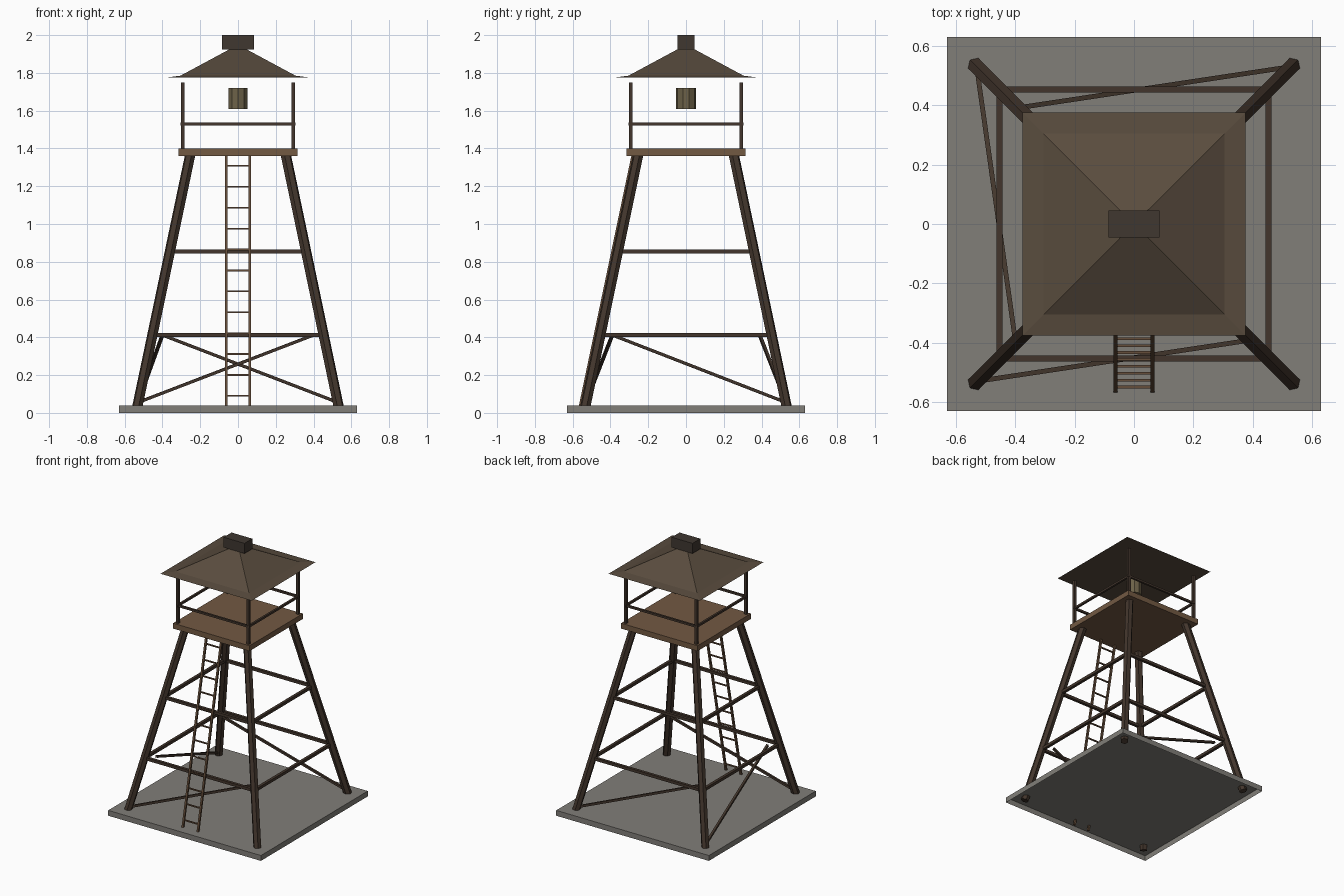
import bpy, bmesh, math
from mathutils import Vector, Matrix

if "Cube" in bpy.data.objects:
    bpy.data.objects.remove(bpy.data.objects["Cube"])

def mat(name, rgb):
    m = bpy.data.materials.new(name)
    m.diffuse_color = (*rgb, 1)
    m.use_nodes = True
    m.node_tree.nodes["Principled BSDF"].inputs["Base Color"].default_value = m.diffuse_color
    return m

STONE = mat("stone", (0.22, 0.21, 0.19))
DARK = mat("dark_wood", (0.055, 0.036, 0.025))
PLANK = mat("plank_wood", (0.17, 0.10, 0.055))
LADDER = mat("ladder_wood", (0.13, 0.075, 0.042))
ROOF = mat("roof_wood", (0.10, 0.072, 0.048))
CAP = mat("cap_wood", (0.05, 0.038, 0.03))
LAMP = mat("lamp_brass", (0.15, 0.12, 0.065))

def finish(bm, name, material):
    bmesh.ops.recalc_face_normals(bm, faces=bm.faces)
    me = bpy.data.meshes.new(name)
    bm.to_mesh(me)
    bm.free()
    me.materials.append(material)
    ob = bpy.data.objects.new(name, me)
    bpy.context.collection.objects.link(ob)
    return ob

def box(name, half, z0, z1, material, open_bottom=False):
    bm = bmesh.new()
    bmesh.ops.create_cube(bm, size=1, matrix=Matrix.Translation((0, 0, (z0 + z1) / 2))
                          @ Matrix.Diagonal((2 * half[0], 2 * half[1], z1 - z0, 1)))
    if open_bottom:
        low = [f for f in bm.faces if f.calc_center_median().z < z0 + 1e-4]
        bmesh.ops.delete(bm, geom=low, context='FACES_ONLY')
    return finish(bm, name, material)

def pole(name, a, b, r, material, sides=6):
    a, b = Vector(a), Vector(b)
    d = b - a
    bm = bmesh.new()
    m = Matrix.Translation((a + b) / 2) @ d.to_track_quat('Z', 'Y').to_matrix().to_4x4()
    bmesh.ops.create_cone(bm, cap_ends=True, segments=sides, radius1=r, radius2=r,
                          depth=d.length, matrix=m)
    return finish(bm, name, material)

def beam(name, a, b, size, material):
    """Square bar between two points, flat side up."""
    a, b = Vector(a), Vector(b)
    d = b - a
    bm = bmesh.new()
    m = Matrix.Translation((a + b) / 2) @ d.to_track_quat('X', 'Z').to_matrix().to_4x4()
    bmesh.ops.create_cube(bm, size=1, matrix=m @ Matrix.Diagonal((d.length, size, size, 1)))
    return finish(bm, name, material)

def leg_at(z):
    return 0.54 - 0.21 * z

corners = [(-1, -1), (1, -1), (1, 1), (-1, 1)]
sides = list(zip(corners, corners[1:] + corners[:1], ("front", "right", "back", "left")))

# Base slab (open underneath) and platform
box("base_slab", (0.63, 0.63), 0, 0.04, STONE, open_bottom=True)
box("platform", (0.315, 0.315), 1.36, 1.40, PLANK)

# Splayed legs and platform posts
for i, (sx, sy) in enumerate(corners):
    lo, hi = leg_at(0.009), leg_at(1.37)
    pole(f"leg_{i + 1}", (sx * lo, sy * lo, 0.009), (sx * hi, sy * hi, 1.37), 0.028, DARK, 6)
    beam(f"post_{i + 1}", (sx * 0.292, sy * 0.292, 1.39), (sx * 0.292, sy * 0.292, 1.75),
         0.02, DARK)

# Cross beams and hand rails on every side
for (ax, ay), (bx, by), side in sides:
    for level, z in (("lower", 0.412), ("upper", 0.855)):
        k = leg_at(z)
        beam(f"{side}_{level}_beam", (ax * k, ay * k, z), (bx * k, by * k, z), 0.021, DARK)
    # rails run a little past the posts
    ex, ey = (0.304, 0.292) if ay == by else (0.292, 0.304)
    beam(f"{side}_hand_rail", (ax * ex, ay * ey, 1.53), (bx * ex, by * ey, 1.53), 0.015, DARK)

# Diagonal braces on the front, back and left
beam("front_brace", (-0.53, -0.53, 0.055), (0.40, -0.39, 0.412), 0.016, DARK)
beam("back_brace", (0.53, 0.53, 0.055), (-0.40, 0.39, 0.412), 0.016, DARK)
beam("left_brace", (-0.53, 0.53, 0.055), (-0.40, -0.39, 0.412), 0.016, DARK)

# Leaning ladder
def ladder_y(z):
    return -0.568 + 0.21 * z

for sx, side in ((-1, "left"), (1, "right")):
    beam(f"ladder_{side}_rail", (sx * 0.062, ladder_y(0.003), 0.003),
         (sx * 0.062, ladder_y(1.37), 1.37), 0.014, LADDER)
for i in range(12):
    z = 0.09 + i * 0.1107
    beam(f"ladder_rung_{i + 1}", (-0.062, ladder_y(z), z), (0.062, ladder_y(z), z), 0.009, LADDER)

# Pyramid roof with a thin flared eave, closed underneath
bm = bmesh.new()
rings = []
for h, z in ((0.376, 1.776), (0.305, 1.785), (0.03, 1.933)):
    rings.append([bm.verts.new((sx * h, sy * h, z)) for sx, sy in corners])
for lo, hi in zip(rings, rings[1:]):
    for i in range(4):
        j = (i + 1) % 4
        bm.faces.new((lo[i], lo[j], hi[j], hi[i]))
bm.faces.new(rings[0][::-1])
bm.faces.new(rings[-1])
finish(bm, "roof", ROOF)

# Roof cap and lantern
box("roof_cap", (0.086, 0.046), 1.924, 2.0, CAP)
pole("lantern", (0, 0, 1.61), (0, 0, 1.72), 0.054, LAMP, 10)
